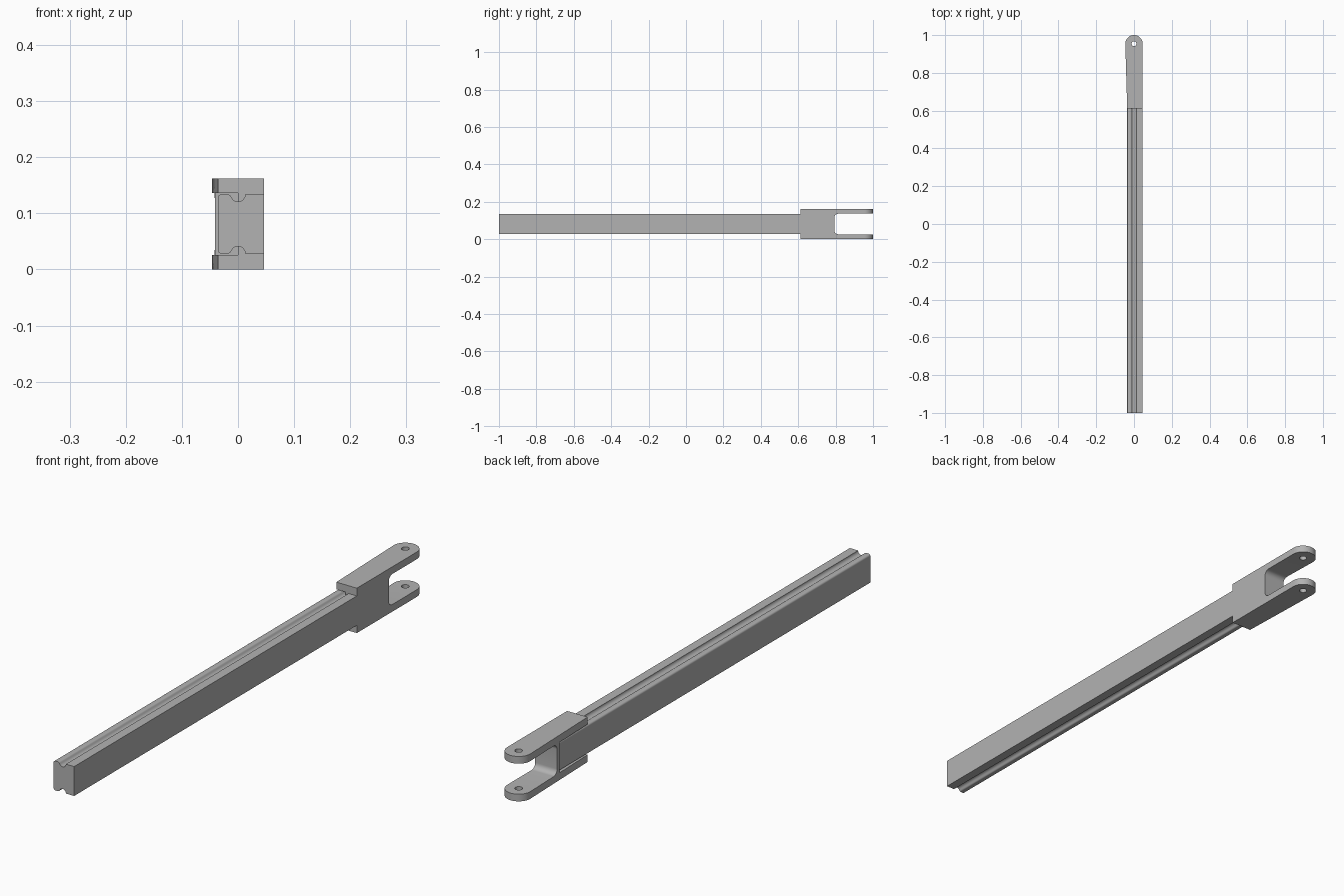
import bpy, bmesh
from math import sin, cos, pi, radians

cube = bpy.data.objects.get("Cube")
if cube:
    bpy.data.objects.remove(cube, do_unlink=True)

grey = bpy.data.materials.new("grey_metal")
grey.use_nodes = True
COLOUR = (0.45, 0.45, 0.45, 1)
grey.diffuse_color = COLOUR
grey.node_tree.nodes["Principled BSDF"].inputs["Base Color"].default_value = COLOUR

HEIGHT, MID, HALF_W = 0.162, 0.081, 0.046
FORK_START, POCKET_END, SLOT_START, PIN_Y = 0.612, 0.78, 0.794, 0.954


def arc(cx, cy, r, start, end, n=8):
    """Points on a circular arc, angles in degrees."""
    angles = [radians(start + (end - start) * i / n) for i in range(n + 1)]
    return [(cx + r * cos(a), cy + r * sin(a)) for a in angles]


def prism(name, points, axis, low, high):
    """Extrude a flat outline along one axis."""
    place = {"x": lambda u, v, w: (w, u, v),
             "y": lambda u, v, w: (u, w, v),
             "z": lambda u, v, w: (u, v, w)}[axis]
    bm = bmesh.new()
    ends = [[bm.verts.new(place(u, v, w)) for u, v in points] for w in (low, high)]
    bm.faces.new(ends[0])
    bm.faces.new(ends[1])
    n = len(points)
    for i in range(n):
        j = (i + 1) % n
        bm.faces.new((ends[0][i], ends[0][j], ends[1][j], ends[1][i]))
    bmesh.ops.recalc_face_normals(bm, faces=bm.faces)
    mesh = bpy.data.meshes.new(name)
    bm.to_mesh(mesh)
    bm.free()
    mesh.materials.append(grey)
    obj = bpy.data.objects.new(name, mesh)
    bpy.context.collection.objects.link(obj)
    return obj


def select(obj):
    bpy.ops.object.select_all(action="DESELECT")
    obj.select_set(True)
    bpy.context.view_layer.objects.active = obj


def cut(target, cutter):
    """Subtract the cutter and remove it."""
    mod = target.modifiers.new("cut", "BOOLEAN")
    mod.operation, mod.solver, mod.object = "DIFFERENCE", "EXACT", cutter
    select(target)
    bpy.ops.object.modifier_apply(modifier=mod.name)
    bpy.data.objects.remove(cutter, do_unlink=True)


# Fork body: tapered plan with a rounded nose
outline = [(-0.036, FORK_START), (HALF_W, FORK_START)]
outline += arc(0, PIN_Y, HALF_W, 0, 180, 24)
fork = prism("fork_end", outline, "z", 0, HEIGHT)

# Slot between the two lugs, with rounded inner corners
slot_half, r = 0.055, 0.02
slot = [(1.1, MID - slot_half), (1.1, MID + slot_half)]
slot += arc(SLOT_START + r, MID + slot_half - r, r, 90, 180)
slot += arc(SLOT_START + r, MID - slot_half + r, r, 180, 270)
cut(fork, prism("slot_cutter", slot, "x", -0.2, 0.2))

# Pocket on the right half, which takes the bar
pocket = [(-0.2, 0.5), (0, 0.5), (0, POCKET_END), (-0.2, POCKET_END)]
cut(fork, prism("pocket_cutter", pocket, "z", MID - slot_half, MID + slot_half))

# Pin hole through both lugs
cut(fork, prism("pin_cutter", arc(0, PIN_Y, 0.013, 0, 345, 23), "z", -0.1, 0.3))

# Bar: one rounded side, a round groove along top and bottom
top = 0.053
upper = [(HALF_W, top)]
upper += arc(0, top, 0.013, 0, -150, 14)
upper += arc(-0.019, top - 0.007, 0.007, 30, 90, 4)
upper += arc(-0.029, top - 0.007, 0.007, 90, 180, 6)
lower = [(x, -z) for x, z in reversed(upper)]
profile = [(x, MID + z) for x, z in upper + lower]
bar = prism("grooved_bar", profile, "y", -1, POCKET_END)

for part in (fork, bar):
    select(part)
    bpy.ops.object.shade_smooth_by_angle(angle=radians(30))
